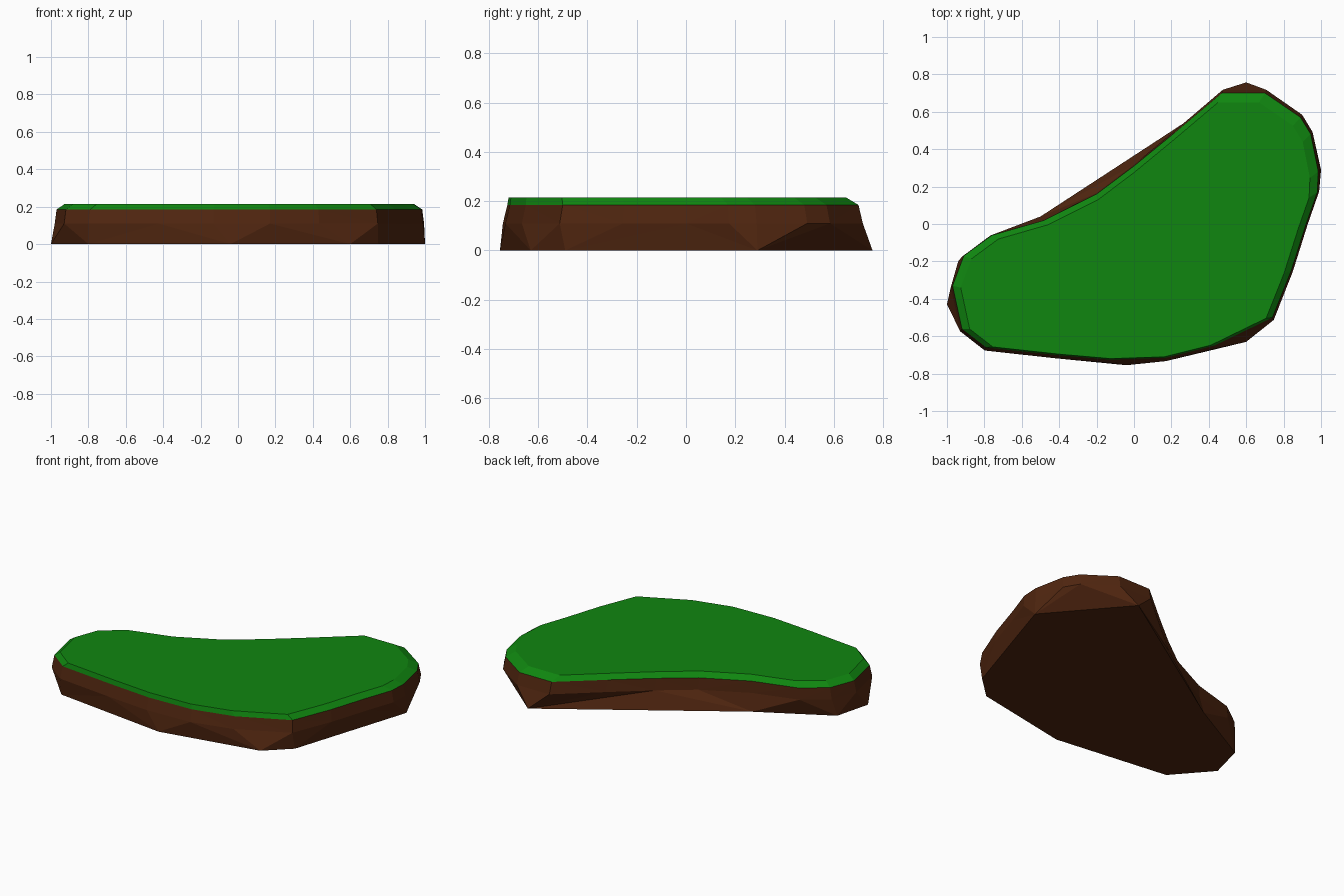
import bpy
import bmesh

if "Cube" in bpy.data.objects:
    bpy.data.objects.remove(bpy.data.objects["Cube"], do_unlink=True)


def make_material(name, colour):
    mat = bpy.data.materials.new(name)
    mat.use_nodes = True
    mat.diffuse_color = colour
    mat.node_tree.nodes["Principled BSDF"].inputs["Base Color"].default_value = colour
    return mat


def add_ring(bm, outline, z):
    return [bm.verts.new((x, y, z)) for x, y in outline]


def stitch(bm, low, high):
    """Join two closed rings with triangles, always taking the shorter diagonal."""
    i = j = 0
    while i < len(low) or j < len(high):
        a, b = low[i % len(low)], high[j % len(high)]
        next_a, next_b = low[(i + 1) % len(low)], high[(j + 1) % len(high)]
        along_low = (next_a.co - b.co).length < (next_b.co - a.co).length
        if j == len(high) or (along_low and i < len(low)):
            bm.faces.new((a, next_a, b))
            i += 1
        else:
            bm.faces.new((a, next_b, b))
            j += 1


def finish(bm, name, material):
    bmesh.ops.recalc_face_normals(bm, faces=bm.faces)
    mesh = bpy.data.meshes.new(name)
    bm.to_mesh(mesh)
    bm.free()
    mesh.materials.append(material)
    obj = bpy.data.objects.new(name, mesh)
    bpy.context.collection.objects.link(obj)
    return obj


# Outlines, counter-clockwise from the left end
foot = [(-1, -.43), (-.8, -.66), (-.04, -.755), (.6, -.63), (.75, -.49),
        (1, .29), (.6, .757), (-.5, .04), (-.94, -.2)]
rim = [(-.97, -.33), (-.92, -.56), (-.79, -.66), (-.42, -.7), (-.13, -.725),
       (.17, -.715), (.43, -.65), (.74, -.5), (.84, -.25), (.92, 0),
       (.98, .17), (.985, .28), (.945, .48), (.89, .57), (.7, .7), (.47, .7),
       (.22, .49), (0, .31), (-.2, .16), (-.48, .02), (-.76, -.06), (-.91, -.17)]
belly = [(x * 1.01, y * 1.025) for x, y in rim]
lawn = [(x * .955, y * .961 - .023) for x, y in rim]
belly_z, rim_z, top_z = .11, .185, .215

soil_brown = make_material("soil_brown", (.08, .019, .005, 1))
grass_green = make_material("grass_green", (.005, .24, .005, 1))

# Earth slab: flat underside, faceted flanks
bm = bmesh.new()
rings = [add_ring(bm, foot, 0), add_ring(bm, belly, belly_z), add_ring(bm, rim, rim_z)]
stitch(bm, rings[0], rings[1])
stitch(bm, rings[1], rings[2])
bm.faces.new(rings[0])
bm.faces.new(rings[2])
finish(bm, "earth_slab", soil_brown)

# Grass cap: bevelled edge and flat top
bm = bmesh.new()
edge, top = add_ring(bm, rim, rim_z), add_ring(bm, lawn, top_z)
stitch(bm, edge, top)
bm.faces.new(edge)
bm.faces.new(top)
finish(bm, "grass_cap", grass_green)
